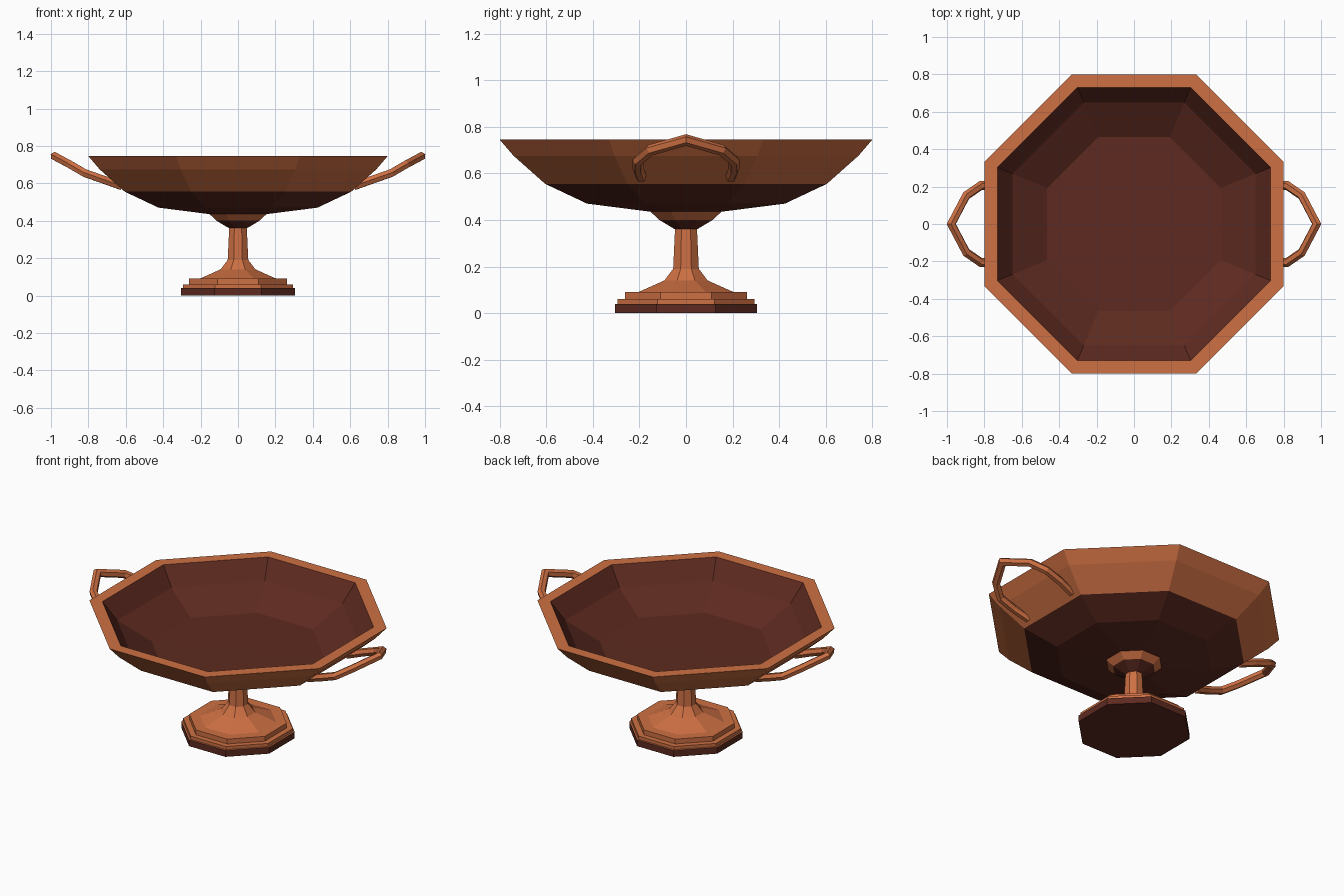
import bpy, bmesh, math
from mathutils import Vector

if "Cube" in bpy.data.objects:
    bpy.data.objects.remove(bpy.data.objects["Cube"])

SIDES = 8


def material(name, rgb):
    m = bpy.data.materials.new(name)
    m.diffuse_color = (*rgb, 1)
    m.use_nodes = True
    m.node_tree.nodes["Principled BSDF"].inputs["Base Color"].default_value = m.diffuse_color
    return m


CLAY = material("orange clay", (0.61, 0.16, 0.055))
DARK = material("dark brown glaze", (0.11, 0.023, 0.014))


def finish(name, bm):
    bmesh.ops.remove_doubles(bm, verts=bm.verts, dist=1e-5)
    bmesh.ops.recalc_face_normals(bm, faces=bm.faces)
    me = bpy.data.meshes.new(name)
    bm.to_mesh(me)
    bm.free()
    me.materials.append(CLAY)
    me.materials.append(DARK)
    ob = bpy.data.objects.new(name, me)
    bpy.context.collection.objects.link(ob)
    return ob


def turned(name, profile, bands):
    """Octagonal lathe with flats on the axes; bands: c = clay, d = dark, one per segment."""
    bm = bmesh.new()
    rings = []
    for r, z in profile:
        R = r / math.cos(math.pi / SIDES)
        angles = [(k + 0.5) * math.tau / SIDES for k in range(SIDES)]
        if r == 0:
            rings.append([bm.verts.new((0, 0, z))] * SIDES)
        else:
            rings.append([bm.verts.new((R * math.cos(a), R * math.sin(a), z)) for a in angles])
    for low, high, band in zip(rings, rings[1:], bands):
        for k in range(SIDES):
            j = (k + 1) % SIDES
            corners = list(dict.fromkeys([low[k], low[j], high[j], high[k]]))
            bm.faces.new(corners).material_index = int(band == "d")
    return finish(name, bm)


def sweep(name, path, radius, sides=6):
    """Faceted rod along a path with true mitred corners."""
    bm = bmesh.new()
    pts = [Vector(p) for p in path]
    dirs = [(b - a).normalized() for a, b in zip(pts, pts[1:])]
    u = dirs[0].cross(Vector((0, 0, 1))).normalized()
    v = dirs[0].cross(u)
    ring = [pts[0] + radius * (u * math.cos(a) + v * math.sin(a))
            for a in (i * math.tau / sides for i in range(sides))]
    prev = [bm.verts.new(p) for p in ring]
    bm.faces.new(prev)
    for i, d in enumerate(dirs):
        c = pts[i + 1]
        t = d + dirs[i + 1] if i + 1 < len(dirs) else d
        ring = [p + d * ((c - p).dot(t) / d.dot(t)) for p in ring]
        cur = [bm.verts.new(p) for p in ring]
        for k in range(sides):
            j = (k + 1) % sides
            bm.faces.new((prev[k], prev[j], cur[j], cur[k]))
        prev = cur
    bm.faces.new(prev)
    return finish(name, bm)


# Bowl: dark underside, clay outer wall and rim, dark interior with a flat floor
turned("bowl",
       [(0, 0.432), (0.15, 0.435), (0.425, 0.47), (0.605, 0.555), (0.74, 0.675), (0.80, 0.745),
        (0.73, 0.745), (0.65, 0.635), (0.465, 0.525), (0, 0.52)],
       "dddcccddd")

# Collar joining the bowl to the stem
turned("collar", [(0, 0.36), (0.048, 0.36), (0.115, 0.40), (0.155, 0.438), (0, 0.438)], "ddcc")

# Slim stem with a flared lower end
turned("stem",
       [(0, 0.085), (0.205, 0.09), (0.093, 0.14), (0.055, 0.19), (0.047, 0.365), (0, 0.365)],
       "ccccc")

# Stepped foot: dark plinth with two clay steps
turned("foot",
       [(0, 0), (0.305, 0), (0.305, 0.04), (0.295, 0.04), (0.295, 0.06),
        (0.262, 0.06), (0.262, 0.09), (0, 0.09)],
       "ddccccc")

# Pair of upswept loop handles
half = [(0.622, 0.192, 0.585), (0.72, 0.205, 0.620), (0.82, 0.205, 0.655), (0.897, 0.152, 0.70)]
path = half + [(0.977, 0, 0.743)] + [(x, -y, z) for x, y, z in reversed(half)]
handles = sweep("handles", path, 0.024)
handles.modifiers.new("other side", "MIRROR").use_axis = (True, False, False)
